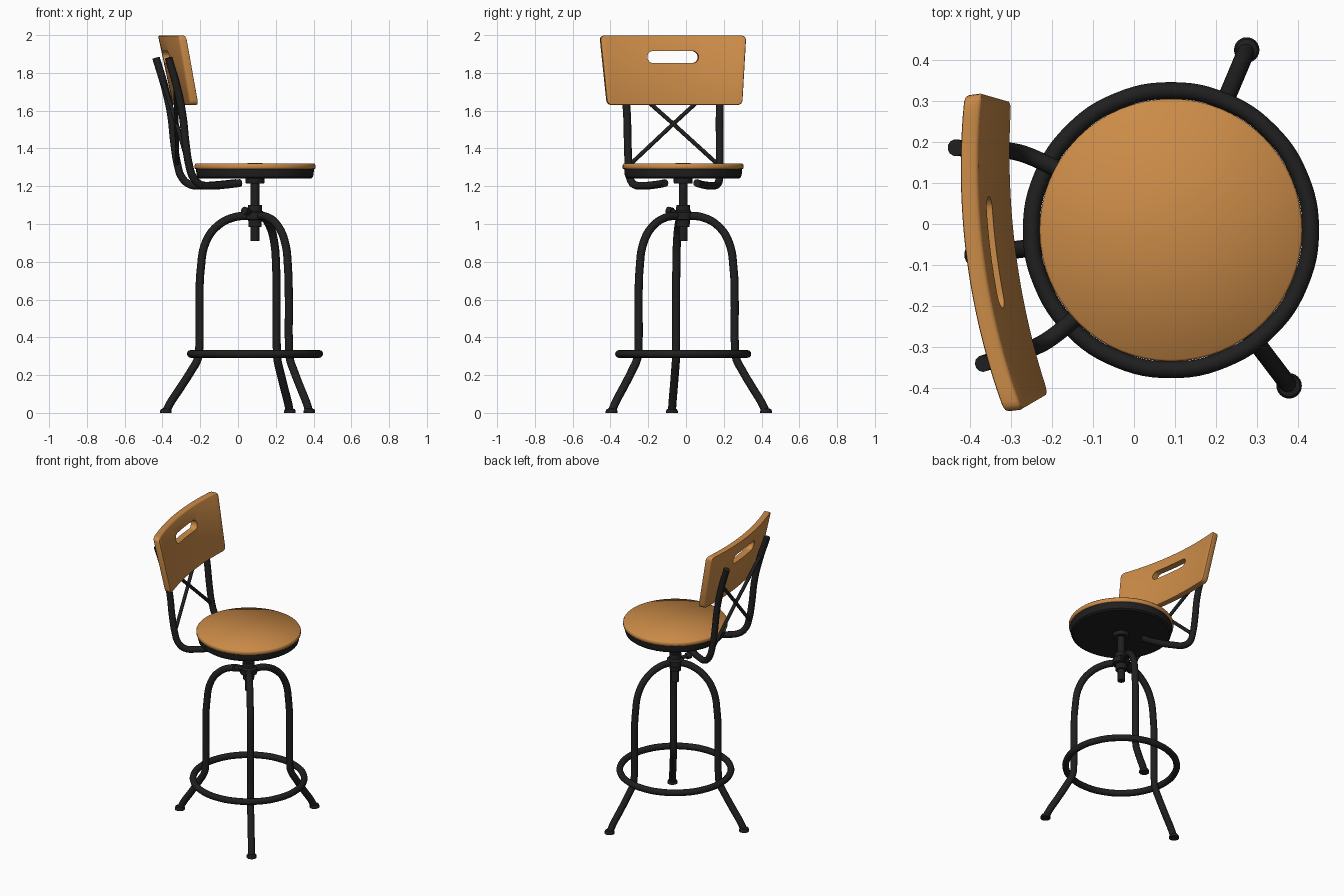
import bpy, bmesh, math
from mathutils import Vector

if "Cube" in bpy.data.objects:
    bpy.data.objects.remove(bpy.data.objects["Cube"])

CX, CY = 0.09, -0.015          # stool axis
BACK = math.radians(187.2)     # direction the backrest lies in


def material(name, rgb):
    m = bpy.data.materials.new(name)
    m.diffuse_color = (*rgb, 1)
    m.use_nodes = True
    m.node_tree.nodes["Principled BSDF"].inputs["Base Color"].default_value = m.diffuse_color
    return m


WOOD = material("orange wood", (0.60, 0.26, 0.065))
METAL = material("black metal", (0.014, 0.014, 0.014))


def place(r, s, z, ang=BACK):
    """Radial distance, sideways offset and height to world position."""
    c, n = math.cos(ang), math.sin(ang)
    return Vector((CX + r * c + s * n, CY + r * n - s * c, z))


def add(name, mesh, mat, angle=35):
    ob = bpy.data.objects.new(name, mesh)
    bpy.context.collection.objects.link(ob)
    mesh.materials.clear()
    mesh.materials.append(mat)
    bpy.ops.object.select_all(action='DESELECT')
    ob.select_set(True)
    bpy.context.view_layer.objects.active = ob
    if angle:
        bpy.ops.object.shade_smooth_by_angle(angle=math.radians(angle))
    return ob


def tube(name, pts, radius, straight=False, cyclic=False):
    cu = bpy.data.curves.new(name + "_path", 'CURVE')
    cu.dimensions = '3D'
    cu.bevel_depth = radius
    cu.bevel_resolution = 4
    cu.resolution_u = 6
    cu.use_fill_caps = True
    sp = cu.splines.new('BEZIER')
    sp.bezier_points.add(len(pts) - 1)
    for bp, p in zip(sp.bezier_points, pts):
        bp.co = p
        bp.handle_left_type = bp.handle_right_type = 'VECTOR' if straight else 'AUTO'
    sp.use_cyclic_u = cyclic
    tmp = bpy.data.objects.new(name + "_tmp", cu)
    bpy.context.collection.objects.link(tmp)
    dg = bpy.context.evaluated_depsgraph_get()
    me = bpy.data.meshes.new_from_object(tmp.evaluated_get(dg))
    bpy.data.objects.remove(tmp)
    return add(name, me, METAL, 50)


def lathe(name, profile, mat, x=CX, y=CY, n=64, angle=35):
    bm = bmesh.new()
    rings = [[bm.verts.new((x + r * math.cos(2 * math.pi * i / n),
                            y + r * math.sin(2 * math.pi * i / n), z))
              for i in range(n)] for r, z in profile]
    for a, b in zip(rings, rings[1:]):
        for i in range(n):
            j = (i + 1) % n
            bm.faces.new((a[i], a[j], b[j], b[i]))
    bmesh.ops.remove_doubles(bm, verts=bm.verts, dist=1e-5)
    bm.normal_update()
    bmesh.ops.holes_fill(bm, edges=bm.edges)
    bmesh.ops.recalc_face_normals(bm, faces=bm.faces)
    me = bpy.data.meshes.new(name)
    bm.to_mesh(me)
    bm.free()
    return add(name, me, mat, angle)


# Seat: wooden top on a black pan
lathe("seat", [(0, 1.29), (0.315, 1.29), (0.32, 1.295), (0.32, 1.312),
               (0.315, 1.319), (0.0, 1.322)], WOOD, angle=180)
lathe("seat_pan", [(0, 1.24), (0.295, 1.24), (0.306, 1.248), (0.31, 1.262),
                   (0.312, 1.29), (0, 1.291)], METAL)

# Screw post, mounting plate and hub
lathe("screw_post", [(0, 0.91), (0.023, 0.91), (0.023, 1.24), (0, 1.24)], METAL, n=24)
lathe("seat_mount", [(0, 1.215), (0.048, 1.215), (0.05, 1.22), (0.05, 1.242), (0, 1.242)],
      METAL, n=32)
lathe("hub", [(0, 0.985), (0.034, 0.985), (0.036, 1.02), (0.052, 1.025), (0.052, 1.06),
              (0.038, 1.07), (0.036, 1.10), (0, 1.10)], METAL, n=32)
KNOB = math.radians(235)
tube("hub_screw", [place(0.03, 0, 1.06, KNOB), place(0.075, 0, 1.067, KNOB)], 0.012, True)
tube("hub_knob", [place(0.07, 0, 1.066, KNOB), place(0.10, 0, 1.071, KNOB)], 0.021, True)

# Three bent legs with feet
LEG = [(0.03, 1.043), (0.11, 1.036), (0.20, 0.99), (0.262, 0.905), (0.29, 0.757),
       (0.296, 0.6), (0.297, 0.36), (0.304, 0.29), (0.342, 0.22), (0.40, 0.13),
       (0.453, 0.05), (0.474, 0.008)]
for k in range(3):
    ang = math.radians(67.2 + 120 * k)
    tube(f"leg_{k + 1}", [place(r, 0, z, ang) for r, z in LEG], 0.0215)
    p = place(0.476, 0, 0, ang)
    lathe(f"foot_{k + 1}", [(0, 0), (0.031, 0), (0.031, 0.01), (0.026, 0.02), (0, 0.028)],
          METAL, p.x, p.y, 24)

# Foot ring
tube("foot_ring", [place(0.34, 0, 0.312, 2 * math.pi * i / 16) for i in range(16)],
     0.0205, cyclic=True)

# Backrest supports: from under the seat, out, and up behind the board
SUPPORT = [(0.09, 0.085, 1.217), (0.17, 0.125, 1.208), (0.26, 0.185, 1.203),
           (0.325, 0.225, 1.212), (0.362, 0.24, 1.25), (0.382, 0.243, 1.31),
           (0.400, 0.245, 1.42), (0.418, 0.247, 1.58), (0.448, 0.255, 1.72),
           (0.495, 0.265, 1.88)]
for side, label in ((1, "left"), (-1, "right")):
    tube(f"back_support_{label}", [place(r, side * s, z) for r, s, z in SUPPORT], 0.0205)
    # crossing braces
    tube(f"cross_brace_{label}", [place(0.385, -side * 0.24, 1.31),
                                  place(0.418, 0, 1.53),
                                  place(0.458, side * 0.252, 1.755)], 0.011, True)


# Backrest board: curved, tapered, leaning back, rounded corners
def board_point(f, inset, top, depth):
    z = 1.998 - inset if top else 1.63 + inset
    t = (z - 1.63) / 0.368
    s = f * (0.36 + 0.03 * t)
    r = 0.345 + 0.07 * t + (0.035 + 0.01 * t) * (1 - f * f) + depth
    return place(r, s, z)


R = 0.025
ends = [(1 - R / 0.375 * (1 - math.sin(a)), R * (1 - math.cos(a)))
        for a in (math.radians(d) for d in (0, 25, 45, 65, 90))]
cols = [(f / 12 * ends[0][0], 0) for f in range(12)] + ends
cols = [(-f, i) for f, i in reversed(cols[1:])] + cols
bm = bmesh.new()
loops = []
for f, i in cols:
    loops.append([bm.verts.new(board_point(f, i, top, d))
                  for top, d in ((0, 0), (1, 0), (1, 0.044), (0, 0.044))])
for a, b in zip(loops, loops[1:]):
    for k in range(4):
        m = (k + 1) % 4
        bm.faces.new((a[k], a[m], b[m], b[k]))
bm.faces.new(loops[0])
bm.faces.new(loops[-1])
bmesh.ops.recalc_face_normals(bm, faces=bm.faces)
rim = [e for e in bm.edges if len(e.link_faces) == 2 and e.calc_face_angle(0) > 1.1]
bmesh.ops.bevel(bm, geom=rim, offset=0.008, segments=2, profile=0.5, affect='EDGES')
me = bpy.data.meshes.new("backrest")
bm.to_mesh(me)
bm.free()
board = add("backrest", me, WOOD, None)

# Hand slot cut through the board
bm = bmesh.new()
outline = []
for i in range(20):
    a = math.pi * (i if i < 10 else i - 10) / 9 - math.pi / 2 + (0 if i < 10 else math.pi)
    outline.append(((0.105 if i < 10 else -0.105) + 0.032 * math.cos(a),
                    1.884 + 0.032 * math.sin(a)))
near = [bm.verts.new(place(0.3, s, z)) for s, z in outline]
far = [bm.verts.new(place(0.65, s, z)) for s, z in outline]
bm.faces.new(near)
bm.faces.new(far)
for i in range(20):
    j = (i + 1) % 20
    bm.faces.new((near[i], near[j], far[j], far[i]))
bmesh.ops.recalc_face_normals(bm, faces=bm.faces)
me = bpy.data.meshes.new("slot_cutter")
bm.to_mesh(me)
bm.free()
cutter = add("slot_cutter", me, WOOD, None)
cutter.hide_render = True

bpy.context.view_layer.objects.active = board
mod = board.modifiers.new("slot", 'BOOLEAN')
mod.operation = 'DIFFERENCE'
mod.solver = 'EXACT'
mod.object = cutter
bpy.ops.object.modifier_apply(modifier=mod.name)
bpy.data.objects.remove(cutter)
bpy.ops.object.select_all(action='DESELECT')
board.select_set(True)
bpy.ops.object.shade_smooth_by_angle(angle=math.radians(40))
